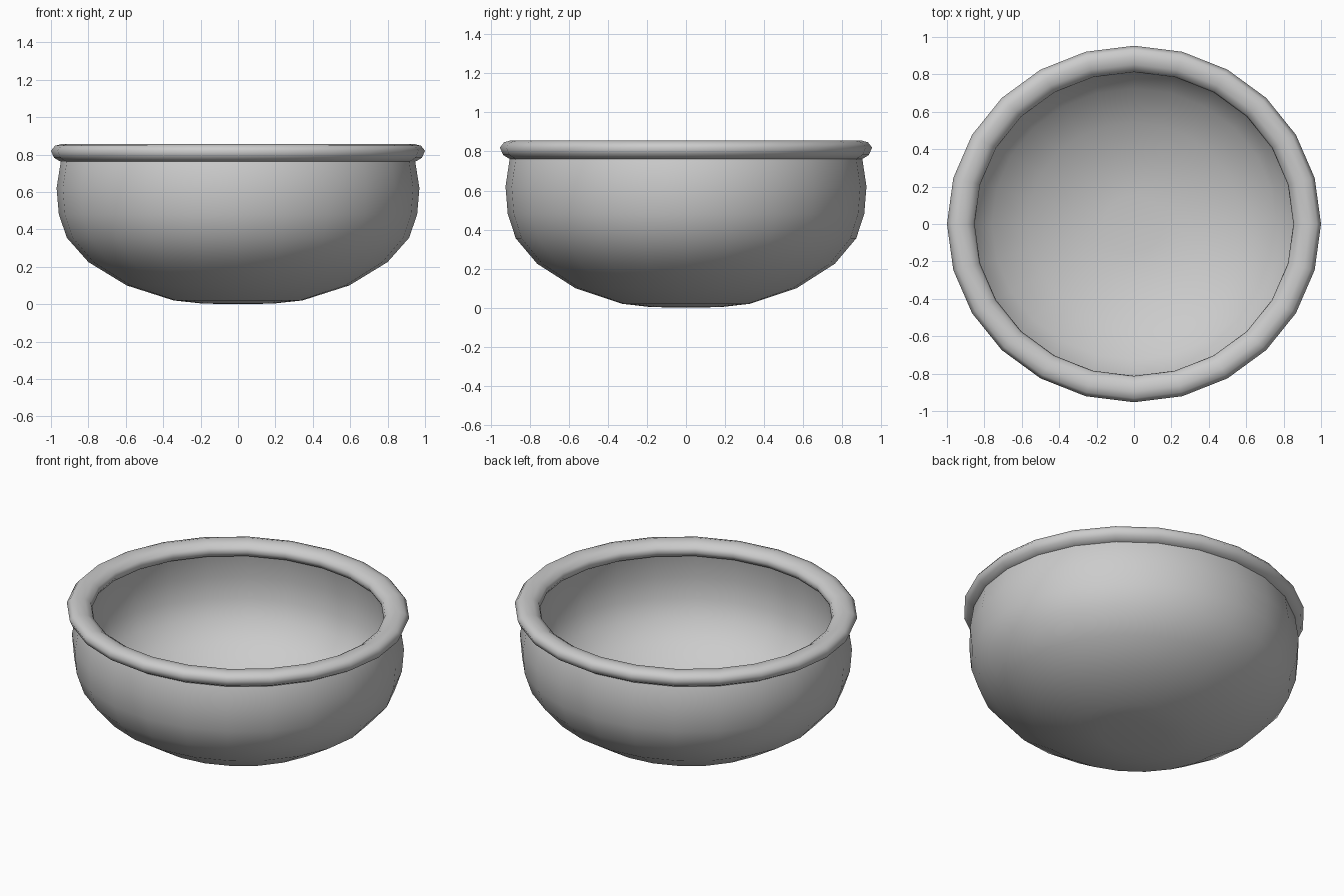
import bpy, bmesh
from math import cos, sin, tau

if "Cube" in bpy.data.objects:
    bpy.data.objects.remove(bpy.data.objects["Cube"])

SIDES = 24
Y_SCALE = 0.953   # the bowl is slightly oval


def lathe(name, profile, closed):
    """Revolve (radius, z) points about z; radius 0 becomes a pole."""
    bm = bmesh.new()
    rings = []
    for r, z in profile:
        if r == 0:
            rings.append([bm.verts.new((0, 0, z))] * SIDES)
        else:
            rings.append([bm.verts.new((r * cos(tau * i / SIDES),
                                        r * Y_SCALE * sin(tau * i / SIDES), z))
                          for i in range(SIDES)])
    pairs = list(zip(rings, rings[1:]))
    if closed:
        pairs.append((rings[-1], rings[0]))
    for a, b in pairs:
        for i in range(SIDES):
            j = (i + 1) % SIDES
            quad = list(dict.fromkeys((a[i], a[j], b[j], b[i])))
            bm.faces.new(quad)
    bmesh.ops.recalc_face_normals(bm, faces=bm.faces[:])
    for f in bm.faces:
        f.smooth = True
    mesh = bpy.data.meshes.new(name)
    bm.to_mesh(mesh)
    bm.free()
    obj = bpy.data.objects.new(name, mesh)
    bpy.context.collection.objects.link(obj)
    return obj


# Hollow body: up the outside, over the hidden lip, down the inside
lathe("bowl_body", [
    (0, 0), (0.19, 0.003), (0.345, 0.02), (0.595, 0.10), (0.80, 0.225),
    (0.915, 0.355), (0.958, 0.48), (0.97, 0.62), (0.948, 0.76), (0.93, 0.80),
    (0.885, 0.80), (0.895, 0.76), (0.915, 0.62), (0.903, 0.49), (0.865, 0.38),
    (0.76, 0.262), (0.57, 0.15), (0.33, 0.072), (0.16, 0.055), (0, 0.052),
], closed=False)

# Rolled rim
lathe("rolled_rim", [
    (0.945, 0.76), (0.983, 0.782), (1.0, 0.82), (0.978, 0.847), (0.94, 0.857),
    (0.895, 0.85), (0.86, 0.828), (0.852, 0.80), (0.87, 0.772), (0.905, 0.76),
], closed=True)
